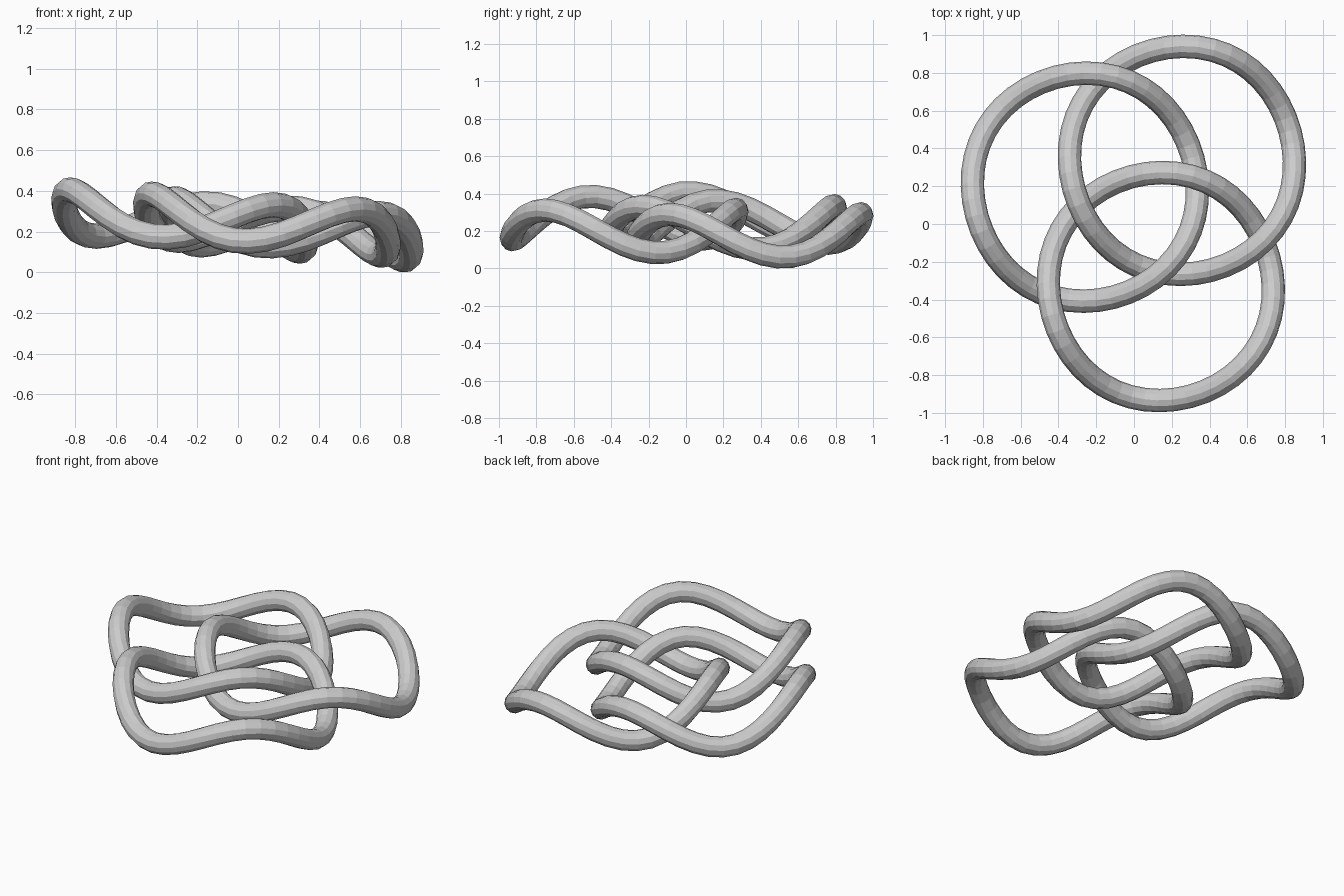
import bpy, bmesh, math
from mathutils import Vector, Euler

if "Cube" in bpy.data.objects:
    bpy.data.objects.remove(bpy.data.objects["Cube"])

MAJOR, MINOR = 0.602, 0.062      # ring radius, tube radius
WAVE, PHASE = 0.103, math.radians(78)   # three-wave undulation
SEGS, SIDES = 48, 12

# Slightly tilted common plane of all rings
normal = Vector((0.0776, 0.021, 1)).normalized()
tilt = Vector((0, 0, 1)).rotation_difference(normal)


def path(t):
    return Vector((MAJOR * math.cos(t), MAJOR * math.sin(t),
                   WAVE * math.cos(3 * (t - PHASE))))


def wavy_ring(name, cx, cy):
    bm = bmesh.new()
    centre = Vector((cx, cy, 0.25 - 0.0776 * cx - 0.021 * cy))
    loops = []
    for i in range(SEGS):
        t = 2 * math.pi * i / SEGS
        tangent = (path(t + 0.001) - path(t - 0.001)).normalized()
        out = Vector((math.cos(t), math.sin(t), 0))
        up = out.cross(tangent)
        loop = []
        for j in range(SIDES):
            a = 2 * math.pi * j / SIDES
            p = path(t) + MINOR * (math.cos(a) * out + math.sin(a) * up)
            loop.append(bm.verts.new(centre + tilt @ p))
        loops.append(loop)
    for i in range(SEGS):
        p, q = loops[i], loops[(i + 1) % SEGS]
        for j in range(SIDES):
            k = (j + 1) % SIDES
            bm.faces.new((p[j], q[j], q[k], p[k]))
    bmesh.ops.recalc_face_normals(bm, faces=bm.faces)
    mesh = bpy.data.meshes.new(name)
    bm.to_mesh(mesh)
    bm.free()
    obj = bpy.data.objects.new(name, mesh)
    bpy.context.collection.objects.link(obj)
    return obj


# Three interlaced copies of the same ring
rings = [wavy_ring("left_ring", -0.26, 0.195),
         wavy_ring("back_right_ring", 0.254, 0.337),
         wavy_ring("front_ring", 0.142, -0.331)]

# Rest the group on the ground
low = min(v.co.z for r in rings for v in r.data.vertices)
for r in rings:
    for v in r.data.vertices:
        v.co.z -= low
